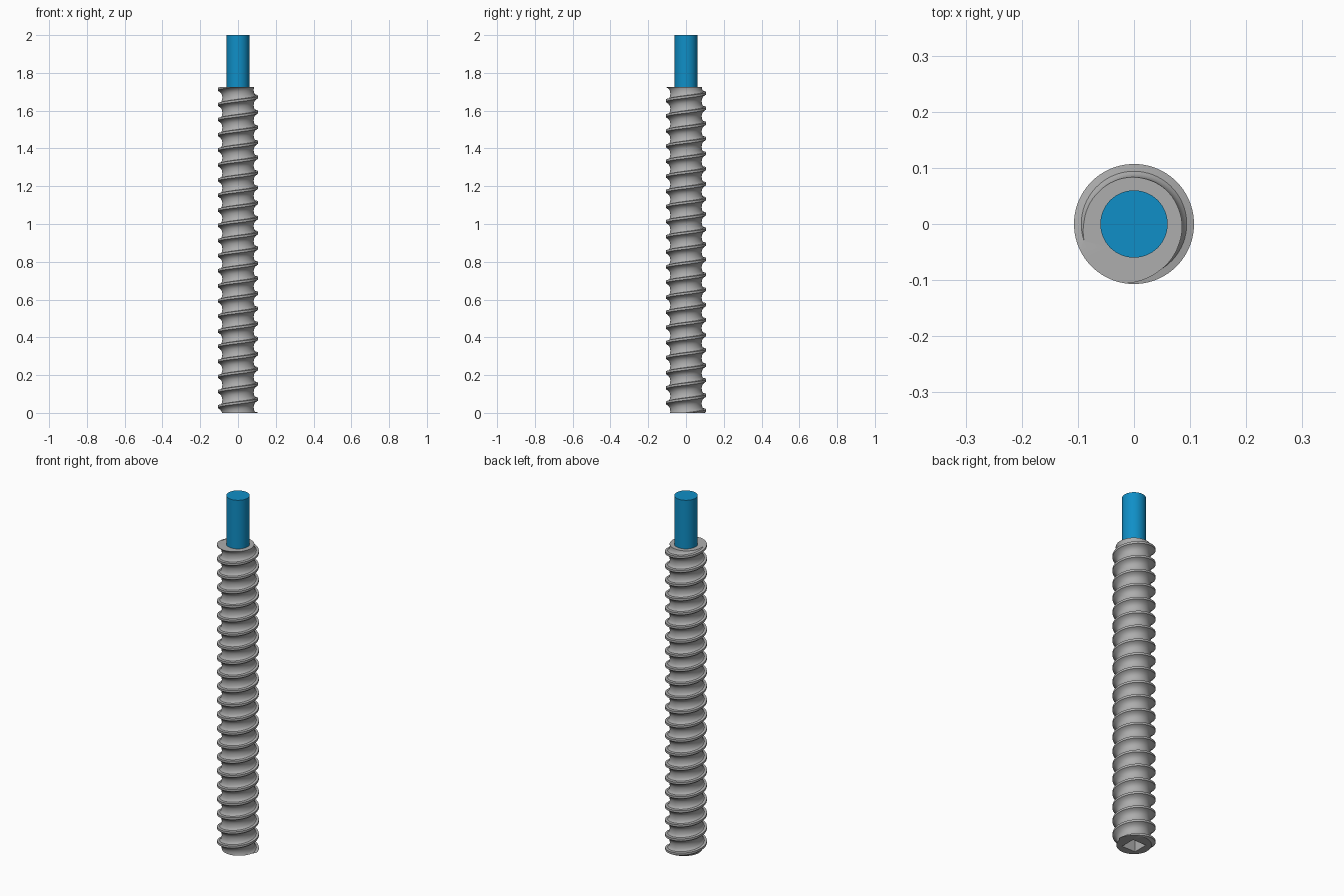
import bpy, bmesh, math
from mathutils import Vector, Matrix

if "Cube" in bpy.data.objects:
    bpy.data.objects.remove(bpy.data.objects["Cube"], do_unlink=True)

TOP = 1.725       # top of the threaded body
PITCH = 0.08
TURNS = 25
SEGMENTS = 64
SOCKET = 0.042    # half width of the square socket


def make_material(name, colour, metallic=0.0):
    mat = bpy.data.materials.new(name)
    mat.use_nodes = True
    mat.diffuse_color = (*colour, 1)
    mat.node_tree.nodes["Principled BSDF"].inputs["Base Color"].default_value = (*colour, 1)
    return mat


def finish(bm, name, mat):
    bmesh.ops.recalc_face_normals(bm, faces=bm.faces)
    mesh = bpy.data.meshes.new(name)
    bm.to_mesh(mesh)
    bm.free()
    mesh.materials.append(mat)
    obj = bpy.data.objects.new(name, mesh)
    bpy.context.collection.objects.link(obj)
    bpy.ops.object.select_all(action="DESELECT")
    obj.select_set(True)
    bpy.context.view_layer.objects.active = obj
    bpy.ops.object.shade_smooth_by_angle(angle=math.radians(35))
    return obj


grey = make_material("steel grey", (0.42, 0.42, 0.42))
blue = make_material("shaft blue", (0.005, 0.275, 0.57))

# Thread profile over one pitch: (radius, height above the crest top)
profile = [(0.107, 0), (0.094, 0.002), (0.089, 0.007), (0.085, 0.016),
           (0.083, 0.029), (0.084, 0.042), (0.088, 0.052), (0.095, 0.060),
           (0.102, 0.065), (0.107, 0.068), (0.107, PITCH)]

# Threaded body: sweep the profile along a right-handed helix
bm = bmesh.new()
start = math.radians(210)
base = TOP - (TURNS - 1) * PITCH + 0.0004
verts = [bm.verts.new((r * math.cos(start), r * math.sin(start), base + h)) for r, h in profile]
edges = [bm.edges.new(pair) for pair in zip(verts, verts[1:])]
bmesh.ops.spin(bm, geom=verts + edges, cent=(0, 0, 0), axis=(0, 0, 1),
               dvec=(0, 0, PITCH / SEGMENTS), angle=math.tau * TURNS,
               steps=SEGMENTS * TURNS, use_duplicate=False)
bmesh.ops.remove_doubles(bm, verts=bm.verts, dist=0.0001)

# Cut both ends flat
for z, normal in ((0, -1), (TOP, 1)):
    bmesh.ops.bisect_plane(bm, geom=bm.verts[:] + bm.edges[:] + bm.faces[:], dist=1e-6,
                           plane_co=(0, 0, z), plane_no=(0, 0, normal), clear_outer=True)

# Square socket running up the middle
corners = [(-1, -1), (1, -1), (1, 1), (-1, 1)]
low, high = ([bm.verts.new((x * SOCKET, y * SOCKET, z)) for x, y in corners] for z in (0, TOP))
for i in range(4):
    j = (i + 1) % 4
    bm.faces.new((low[i], low[j], high[j], high[i]))

# End faces between the thread outline and the socket
for z, normal in ((0, -1), (TOP, 1)):
    rim = [e for e in bm.edges if e.is_boundary and all(abs(v.co.z - z) < 1e-4 for v in e.verts)]
    bmesh.ops.triangle_fill(bm, edges=rim, use_beauty=True, normal=(0, 0, normal))
finish(bm, "threaded_body", grey)

# Plain shaft on top
bm = bmesh.new()
bmesh.ops.create_cone(bm, cap_ends=True, segments=64, radius1=0.06, radius2=0.06, depth=2 - TOP,
                      matrix=Matrix.Translation(Vector((0, 0, (2 + TOP) / 2))))
finish(bm, "drive_shaft", blue)
